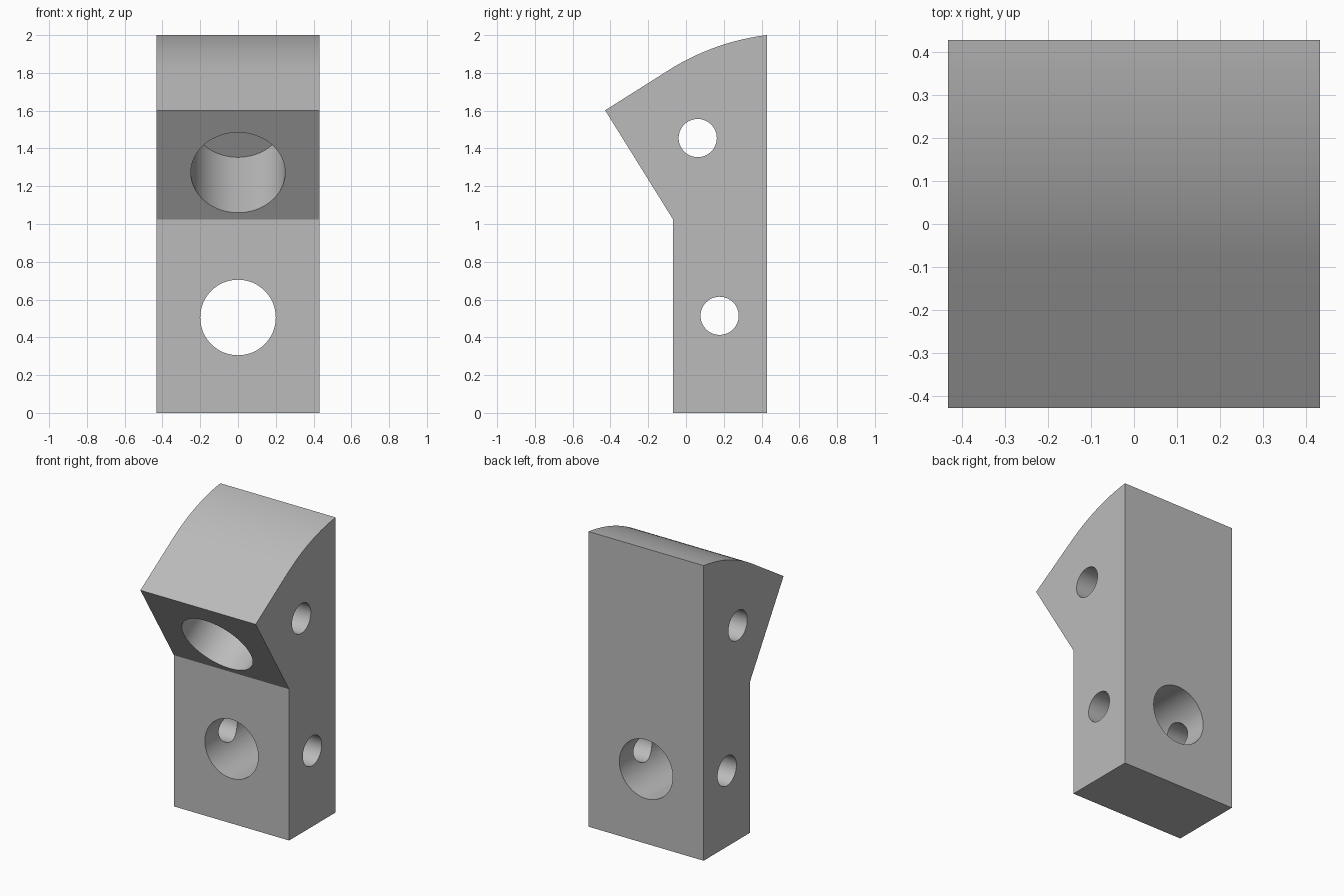
import bpy, bmesh
from math import radians, sin, cos, pi
from mathutils import Vector

if "Cube" in bpy.data.objects:
    bpy.data.objects.remove(bpy.data.objects["Cube"], do_unlink=True)

HALF_W, HALF_D = 0.432, 0.428
STEP_Y, STEP_Z, NOSE_Z = -0.069, 1.025, 1.602

grey = bpy.data.materials.new("light grey")
grey.use_nodes = True
grey.diffuse_color = (0.5, 0.5, 0.5, 1)
grey.node_tree.nodes["Principled BSDF"].inputs["Base Color"].default_value = (0.5, 0.5, 0.5, 1)

# Slanted front face: its midpoint and inward normal
nose = Vector((0, -HALF_D, NOSE_Z))
step = Vector((0, STEP_Y, STEP_Z))
slope = (step - nose).normalized()
inward = Vector((0, -slope.z, slope.y))

# Side profile: straight ramp that runs into a shallow arc at the top
radius, start, end = 1.26, radians(31.8), radians(7)
centre_y = HALF_D - radius * sin(-end) 
centre_z = 2 - radius * cos(end)
profile = [(HALF_D, 0), (STEP_Y, 0), (STEP_Y, STEP_Z), (-HALF_D, NOSE_Z)]
ARC = 24
for i in range(ARC + 1):
    a = start + (end - start) * i / ARC
    profile.append((centre_y - radius * sin(a), centre_z + radius * cos(a)))

# Body: profile extruded across the width
bm = bmesh.new()
face = bm.faces.new([bm.verts.new((-HALF_W, y, z)) for y, z in profile])
new = bmesh.ops.extrude_face_region(bm, geom=[face])["geom"]
bmesh.ops.translate(bm, vec=(2 * HALF_W, 0, 0),
                    verts=[v for v in new if isinstance(v, bmesh.types.BMVert)])
bmesh.ops.recalc_face_normals(bm, faces=bm.faces)
mesh = bpy.data.meshes.new("bracket_body")
bm.to_mesh(mesh)
bm.free()
body = bpy.data.objects.new("bracket_body", mesh)
bpy.context.collection.objects.link(body)
mesh.materials.append(grey)
bpy.context.view_layer.objects.active = body


def drill(name, p0, p1, r):
    """Cut a round hole of radius r from p0 to p1."""
    p0, p1 = Vector(p0), Vector(p1)
    axis = p1 - p0
    bpy.ops.mesh.primitive_cylinder_add(
        vertices=64, radius=r, depth=axis.length, location=(p0 + p1) / 2,
        rotation=axis.to_track_quat('Z', 'Y').to_euler())
    cutter = bpy.context.object
    cutter.name = name
    cutter.hide_render = True
    cutter.data.materials.append(grey)
    bpy.context.view_layer.objects.active = body
    mod = body.modifiers.new(name, 'BOOLEAN')
    mod.operation, mod.solver, mod.object = 'DIFFERENCE', 'EXACT', cutter
    bpy.ops.object.modifier_apply(modifier=name)
    bpy.data.objects.remove(cutter, do_unlink=True)


# Blind bore square to the slanted face
mid = (nose + step) / 2
mid = mid + slope * ((mid.z - 1.272) / -slope.z)
drill("slanted_bore", mid - inward * 0.2, mid + inward * 0.555, 0.25)
# Through hole from front to back
drill("front_hole", (0, -1, 0.505), (0, 1, 0.505), 0.2)
# Cross holes from side to side
drill("upper_cross_hole", (-1, 0.062, 1.455), (1, 0.062, 1.455), 0.101)
drill("lower_cross_hole", (-1, 0.178, 0.514), (1, 0.178, 0.514), 0.101)

# Smooth the curved walls, keep the edges sharp
bpy.ops.object.select_all(action='DESELECT')
body.select_set(True)
bpy.ops.object.shade_smooth_by_angle(angle=radians(20))
